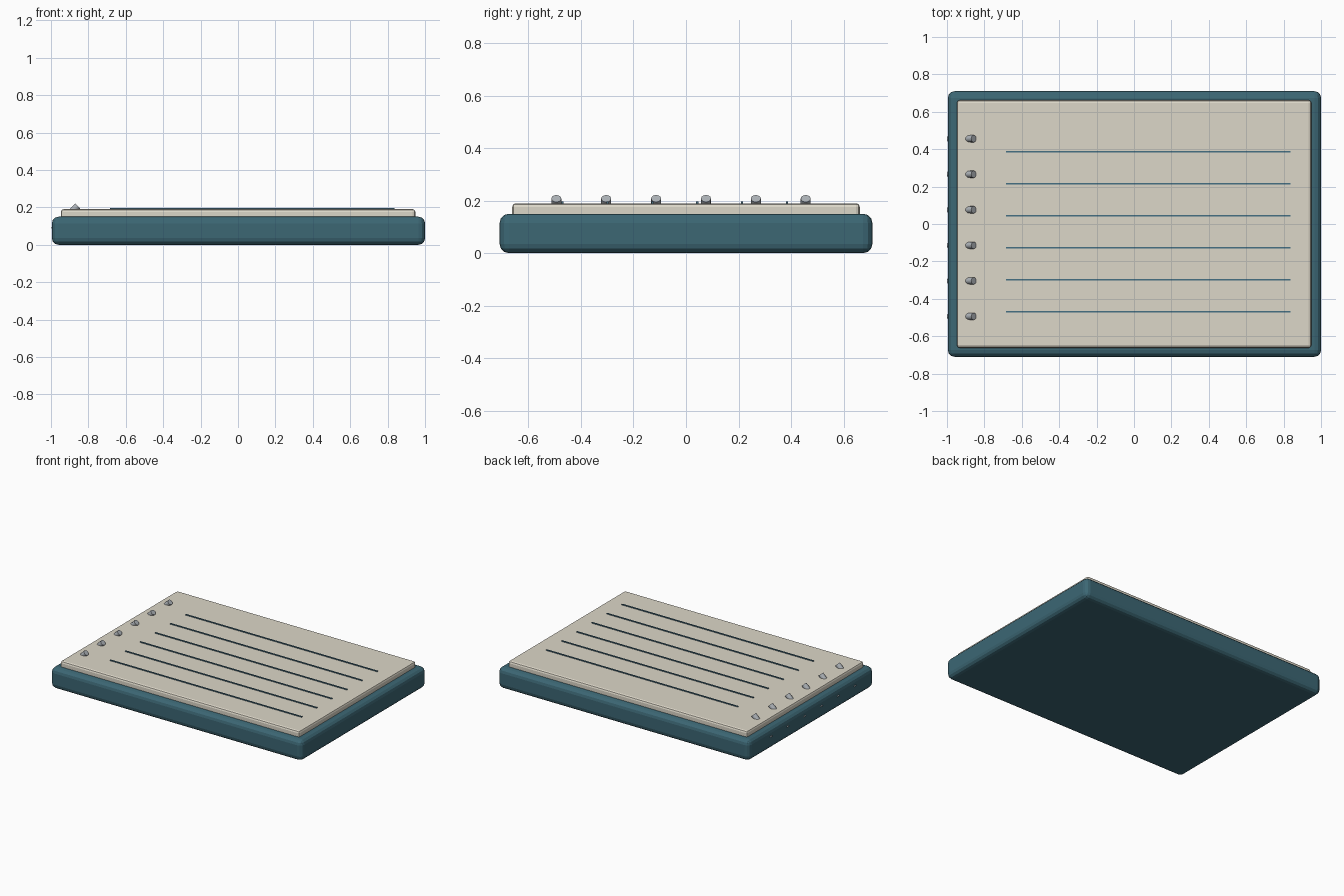
import bpy
import math

if "Cube" in bpy.data.objects:
    bpy.data.objects.remove(bpy.data.objects["Cube"])


def material(name, rgb):
    m = bpy.data.materials.new(name)
    m.diffuse_color = (*rgb, 1.0)
    m.use_nodes = True
    m.node_tree.nodes["Principled BSDF"].inputs["Base Color"].default_value = m.diffuse_color
    return m


teal = material("cover_teal", (0.045, 0.135, 0.175))
cream = material("paper_cream", (0.72, 0.68, 0.58))
ink = material("line_ink", (0.06, 0.16, 0.23))
metal = material("ring_metal", (0.42, 0.45, 0.48))


def box(name, lo, hi, mat, bevel=0.0, segments=2):
    """Axis-aligned box from corner lo to corner hi, optionally bevelled."""
    bpy.ops.mesh.primitive_cube_add(size=1, location=[(a + b) / 2 for a, b in zip(lo, hi)])
    ob = bpy.context.object
    ob.name = name
    ob.scale = [b - a for a, b in zip(lo, hi)]
    bpy.ops.object.transform_apply(location=False, rotation=False, scale=True)
    ob.data.materials.append(mat)
    if bevel:
        mod = ob.modifiers.new("bevel", 'BEVEL')
        mod.width = bevel
        mod.segments = segments
    return ob


# Cover block and the page stack set into it
box("cover", (-0.995, -0.71, 0), (1.0, 0.71, 0.15), teal, 0.035, 3)
box("page_stack", (-0.947, -0.662, 0.11), (0.948, 0.662, 0.19), cream, 0.014, 2)

# Six ruled lines on the top page
for i in range(6):
    y = 0.385 - 0.171 * i
    box(f"ruled_line_{i + 1}", (-0.685, y - 0.004, 0.186), (0.836, y + 0.004, 0.196), ink)

# Six binding pins slanting from the spine up through the pages
for i in range(6):
    bpy.ops.mesh.primitive_cylinder_add(
        vertices=12, radius=0.019, depth=0.184,
        location=(-0.922, -0.494 + 0.19 * i, 0.143),
        rotation=(0, math.radians(45), 0))
    pin = bpy.context.object
    pin.name = f"binding_pin_{i + 1}"
    pin.data.materials.append(metal)
    bpy.ops.object.shade_smooth_by_angle(angle=math.radians(35))
